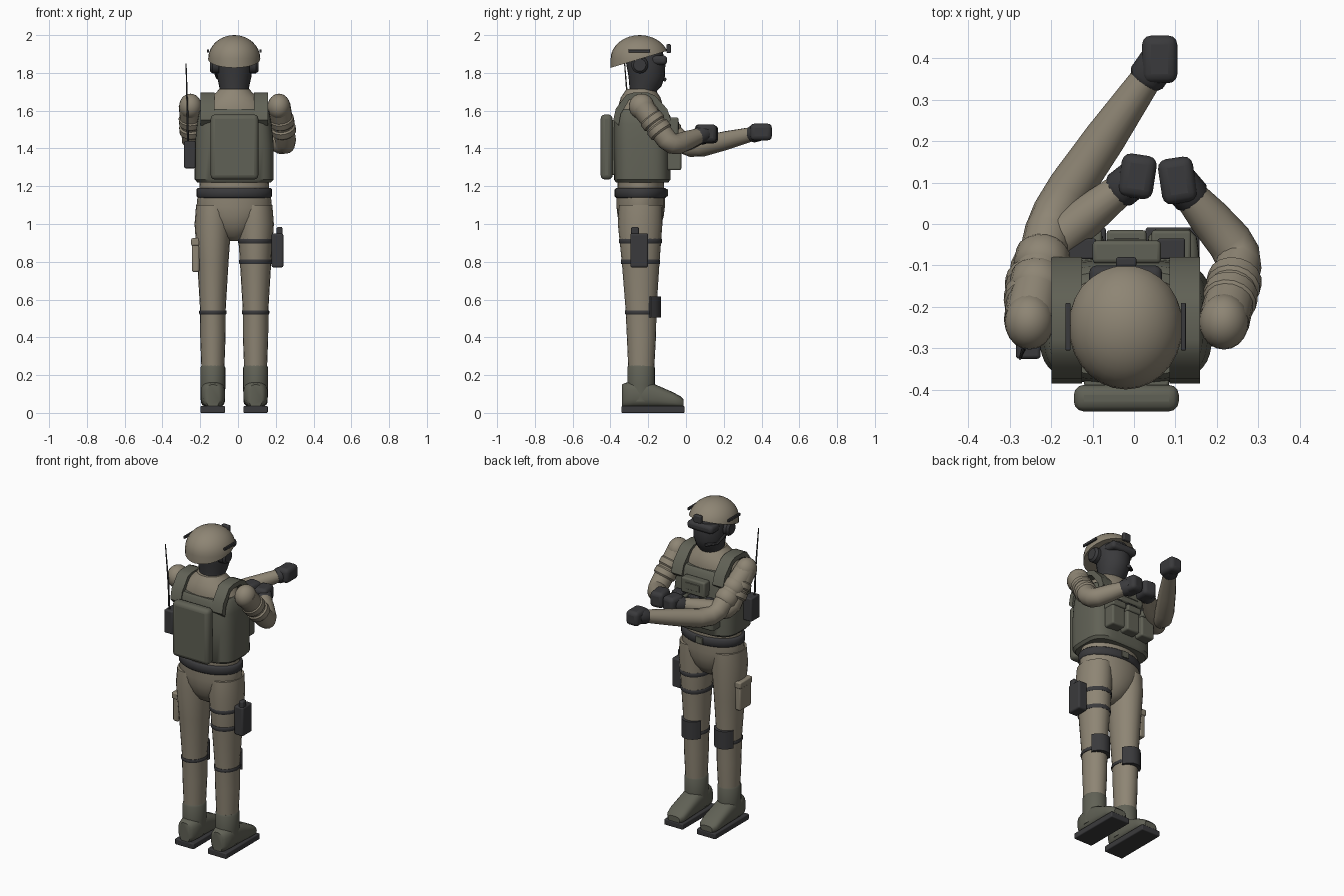
import bpy, bmesh, math
from mathutils import Vector, Matrix

if "Cube" in bpy.data.objects:
    bpy.data.objects.remove(bpy.data.objects["Cube"])

MID, CY = -0.02, -0.24      # body axis in x and y


def material(name, rgb):
    m = bpy.data.materials.new(name)
    m.diffuse_color = (*rgb, 1)
    m.use_nodes = True
    m.node_tree.nodes["Principled BSDF"].inputs["Base Color"].default_value = m.diffuse_color
    return m


TAN = material("tan_cloth", (0.27, 0.235, 0.175))
OLIVE = material("olive_gear", (0.118, 0.12, 0.092))
DARK = material("dark_gear", (0.042, 0.042, 0.045))


def finish(name, bm, mat, bevel=0.0, segs=3, angle=40):
    bmesh.ops.recalc_face_normals(bm, faces=bm.faces)
    me = bpy.data.meshes.new(name)
    bm.to_mesh(me)
    bm.free()
    me.materials.append(mat)
    ob = bpy.data.objects.new(name, me)
    bpy.context.collection.objects.link(ob)
    bpy.ops.object.select_all(action='DESELECT')
    ob.select_set(True)
    bpy.context.view_layer.objects.active = ob
    if bevel:
        b = ob.modifiers.new("round", 'BEVEL')
        b.width, b.segments, b.limit_method = bevel, segs, 'ANGLE'
    bpy.ops.object.shade_smooth_by_angle(angle=math.radians(angle))
    return ob


def box(name, x, y, z, mat, bevel=0.01, rot=0):
    """Rounded box from (min, max) pairs."""
    bm = bmesh.new()
    c = Vector([(a + b) / 2 for a, b in (x, y, z)])
    s = [b - a for a, b in (x, y, z)]
    bmesh.ops.create_cube(bm, size=1, matrix=Matrix.Translation(c)
                          @ Matrix.Rotation(rot, 4, 'Z') @ Matrix.Diagonal((*s, 1)))
    return finish(name, bm, mat, bevel)


def skin(name, rings, mat, angle=40):
    bm = bmesh.new()
    vs = [[bm.verts.new(p) for p in r] for r in rings]
    n = len(vs[0])
    for a, b in zip(vs, vs[1:]):
        for i in range(n):
            bm.faces.new((a[i], a[(i + 1) % n], b[(i + 1) % n], b[i]))
    bm.faces.new(vs[0])
    bm.faces.new(vs[-1])
    return finish(name, bm, mat, angle=angle)


def loft(name, sections, mat, power=2, n=24, along_y=False, x=0, angle=40):
    """Sections are (position, centre x, other centre, radius x, other radius)."""
    rings = []
    for t, cx, c2, r1, r2 in sections:
        ring = []
        for i in range(n):
            a = 2 * math.pi * i / n
            u = math.copysign(abs(math.cos(a)) ** (2 / power), math.cos(a)) * r1 + cx + x
            v = math.copysign(abs(math.sin(a)) ** (2 / power), math.sin(a)) * r2 + c2
            ring.append((u, t, v) if along_y else (u, v, t))
        rings.append(ring)
    return skin(name, rings, mat, angle)


def tube(name, pts, radii, mat, n=16):
    pts = [Vector(p) for p in pts]
    rings = []
    for i, p in enumerate(pts):
        d = (pts[min(i + 1, len(pts) - 1)] - pts[max(i - 1, 0)]).normalized()
        q = d.to_track_quat('Z', 'Y')
        rings.append([p + q @ Vector((radii[i] * math.cos(a), radii[i] * math.sin(a), 0))
                      for a in (2 * math.pi * k / n for k in range(n))])
    return skin(name, rings, mat)


def ball(name, c, r, mat, n=20):
    bm = bmesh.new()
    bmesh.ops.create_uvsphere(bm, u_segments=n, v_segments=n // 2 + 2, radius=1,
                              matrix=Matrix.Translation(c) @ Matrix.Diagonal((*r, 1)))
    return finish(name, bm, mat, angle=60)


# Torso, pelvis and belt
loft("torso", [(1.10, MID, CY, .18, .12), (1.25, MID, CY, .185, .125), (1.55, MID, CY, .19, .12),
               (1.62, MID, CY, .17, .12), (1.67, MID, CY, .125, .105), (1.70, MID, CY, .092, .085),
               (1.715, MID, CY, .08, .075)], TAN)
loft("pelvis", [(.91, MID, CY, .025, .03), (.935, MID, CY, .08, .07), (.985, MID, CY, .135, .105),
                (1.04, MID, CY, .18, .122), (1.09, MID, CY, .2, .128), (1.16, MID, CY, .193, .128)], TAN)
loft("belt", [(1.138, MID, CY, .192, .13), (1.146, MID, CY, .2, .138), (1.183, MID, CY, .2, .138),
              (1.191, MID, CY, .192, .13)], DARK, n=32, angle=60)
box("belt_buckle", (-.045, .005), (-.112, -.096), (1.145, 1.185), OLIVE, .004)

# Vest with shoulder straps, back pack and front pouches
loft("vest", [(1.22, MID, CY + .008, .195, .138), (1.235, MID, CY + .008, .209, .15),
              (1.42, MID, CY + .006, .209, .151), (1.53, MID, CY + .004, .198, .148),
              (1.595, MID, CY + .002, .186, .138), (1.61, MID, CY, .17, .125)], OLIVE, power=3.6, n=40)
ARCH = [(-.385, 1.55), (-.372, 1.61), (-.315, 1.685), (-.28, 1.695), (-.2, 1.695), (-.165, 1.68),
        (-.1, 1.61), (-.08, 1.55)]
for side, sx in (("left", -.1625), ("right", .1225)):
    outline = ARCH + [(CY + (y - CY) * .8, z - .028) for y, z in reversed(ARCH)]
    skin(side + "_shoulder_strap", [[(sx + dx, y, z) for y, z in outline]
                                    for dx in (-.037, .037)], OLIVE)
box("back_pack", (-.145, .108), (-.452, -.388), (1.235, 1.58), OLIVE, .024)
box("back_panel", (-.12, .085), (-.395, -.37), (1.26, 1.55), OLIVE, .008)
box("chest_pouch", (-.1, .065), (-.095, -.04), (1.47, 1.565), OLIVE, .01)
box("chest_patch", (-.065, .03), (-.045, -.036), (1.5, 1.54), OLIVE, .003)
for i, px in enumerate((-.125, -.018, .09)):
    box(f"front_pouch_{i}", (px - .045, px + .045), (-.1, -.025), (1.285, 1.43), OLIVE, .01)
    box(f"pouch_flap_{i}", (px - .048, px + .048), (-.1, -.015), (1.405, 1.445), OLIVE, .008)
    box(f"magazine_{i}", (px - .033, px + .033), (-.085, -.035), (1.43, 1.465), DARK, .005)

# Head, neck and headset
loft("head", [(1.66, MID, -.235, .075, .07), (1.705, MID, -.225, .075, .072),
              (1.73, MID, -.215, .08, .085), (1.78, MID, -.208, .091, .096),
              (1.85, MID, -.213, .098, .104), (1.92, MID, -.225, .09, .1)], DARK, angle=70)
for s, side in ((-1, "left"), (1, "right")):
    tube(side + "_ear_cup", [(MID + s * d, -.245, 1.842) for d in (.08, .115, .128)],
         [.045, .045, .033], DARK)
    box(side + "_helmet_rail", (MID + s * .139 - .006, MID + s * .139 + .006), (-.305, -.19),
        (1.907, 1.923), DARK, .003)
box("goggles", (MID - .088, MID + .088), (-.19, -.1), (1.843, 1.892), DARK, .018)
tube("microphone", [(MID - .105, -.22, 1.815), (MID - .09, -.15, 1.775), (MID - .035, -.112, 1.765)],
     [.008, .008, .011], DARK, 8)

# Helmet: dome on a short wall, trimmed by a rim rising to the front
bm = bmesh.new()
bmesh.ops.create_uvsphere(bm, u_segments=28, v_segments=16, radius=1)
bmesh.ops.delete(bm, geom=[v for v in bm.verts if v.co.z < -.01], context='VERTS')
rim = [e for e in bm.edges if e.is_boundary]
new = bmesh.ops.extrude_edge_only(bm, edges=rim)["geom"]
for v in new:
    if isinstance(v, bmesh.types.BMVert):
        v.co.z = -.6
bmesh.ops.transform(bm, verts=bm.verts, matrix=Matrix.Translation((MID, -.245, 1.875))
                    @ Matrix.Diagonal((.138, .154, .125, 1)))
bmesh.ops.bisect_plane(bm, geom=bm.verts[:] + bm.edges[:] + bm.faces[:], plane_co=(0, -.245, 1.873),
                       plane_no=(0, -.3, 1), clear_inner=True)
bmesh.ops.holes_fill(bm, edges=[e for e in bm.edges if e.is_boundary])
finish("helmet", bm, TAN)
box("helmet_mount", (-.044, .006), (-.103, -.08), (1.905, 1.952), DARK, .006)

# Legs, knee pads and boots
for s, side in ((-1, "left"), (1, "right")):
    x = MID + s * .113
    loft(side + "_leg", [(1.1, -.003 * s, CY, .092, .115), (1.0, 0, -.243, .097, .118),
                         (.8, 0, -.24, .083, .1), (.55, 0, -.238, .068, .082),
                         (.4, 0, -.236, .067, .077), (.22, 0, -.237, .06, .068)], TAN, x=x, n=20)
    loft(side + "_knee_strap", [(.522, 0, -.238, .07, .083), (.526, 0, -.238, .073, .086),
                                (.538, 0, -.238, .073, .086), (.542, 0, -.238, .07, .083)], DARK, x=x)
    # Curved pad wrapped round the front of the knee
    wrap = [math.radians(a) for a in range(30, 151, 15)]
    shape = [(x + .077 * math.cos(a), -.238 + .105 * math.sin(a)) for a in wrap]
    shape += [(x + .06 * math.cos(a), -.238 + .07 * math.sin(a)) for a in reversed(wrap)]
    skin(side + "_knee_pad", [[(u, v, z) for u, v in shape] for z in (.505, .615)], DARK)
    loft(side + "_boot_shaft", [(.06, 0, -.24, .064, .072), (.15, 0, -.238, .066, .073),
                                (.24, 0, -.238, .066, .073), (.25, 0, -.238, .061, .068)], OLIVE, x=x)
    foot = [(-.338, .15, .035), (-.325, .158, .052), (-.28, .167, .064), (-.2, .165, .065),
            (-.15, .145, .064), (-.07, .11, .064), (-.03, .088, .058), (-.012, .07, .04)]
    loft(side + "_boot", [(y, 0, (top + .028) / 2, r, (top - .028) / 2) for y, top, r in foot],
         OLIVE, power=2.8, x=x, along_y=True)
    box(side + "_sole", (x - .065, x + .065), (-.342, -.008), (0, .036), DARK, .006)

# Thigh holster on the right, thigh pouch on the left
for i, (z, rx, ry) in enumerate(((.91, .093, .113), (.8, .087, .104))):
    loft(f"thigh_strap_{i}", [(z - .013, 0, -.241, rx - .003, ry - .003), (z - .009, 0, -.241, rx, ry),
                              (z + .009, 0, -.241, rx, ry), (z + .013, 0, -.241, rx - .003, ry - .003)],
         DARK, x=MID + .113)
box("holster", (.178, .24), (-.295, -.2), (.77, .95), DARK, .01)
box("pistol_grip", (.205, .235), (-.29, -.25), (.9, .985), DARK, .008)
box("thigh_pouch", (-.243, -.205), (-.3, -.19), (.745, .915), TAN, .01)
box("thigh_pouch_flap", (-.248, -.205), (-.305, -.185), (.885, .925), TAN, .008)

# Radio with a thin aerial
box("radio", (-.285, -.225), (-.325, -.24), (1.295, 1.44), DARK, .008)
tube("aerial", [(-.265, -.3, 1.43), (-.268, -.305, 1.6), (-.275, -.325, 1.85)], [.006, .005, .003], DARK, 8)


# Arms: shoulder, upper arm with sleeve rolls, forearm, cuff and glove
def arm(name, shoulder, elbow, hand, size, turn):
    S, E, H = Vector(shoulder), Vector(elbow), Vector(hand)
    mix = lambda a, b, t: a.lerp(b, t)
    tube(name + "_sleeve", [S, mix(S, E, .5), mix(S, E, .85), E + (mix(S, H, .5) - E) * .1,
                            mix(E, H, .18), mix(E, H, .5), mix(E, H, .9)],
         [.062, .058, .056, .056, .055, .05, .037], TAN)
    for i, t in enumerate((.36, .58)):
        tube(f"{name}_sleeve_roll_{i}", [mix(S, E, t + d) for d in (-.1, -.06, .06, .1)],
             [.056, .066, .066, .056], TAN)
    d = (H - E).normalized()
    tube(name + "_glove_cuff", [H - d * .065, H - d * .055, H - d * .01], [.04, .046, .046], DARK, 12)
    box(name + "_glove", *[(c - w / 2, c + w / 2) for c, w in zip(H, size)], DARK, .022, turn)


LS, RS = (-.252, -.235, 1.622), (.217, -.235, 1.622)
ball("left_shoulder", LS, (.06, .068, .068), TAN)
ball("right_shoulder", RS, (.06, .068, .068), TAN)
arm("right_arm", RS, (.258, -.075, 1.412), (.105, .105, 1.48), (.085, .11, .095), .15)
arm("left_arm", LS, (-.24, -.08, 1.412), (.008, .115, 1.475), (.085, .105, .095), -.15)
arm("reaching_arm", LS, (-.2, .02, 1.395), (.062, .397, 1.487), (.085, .115, .088), 0)
